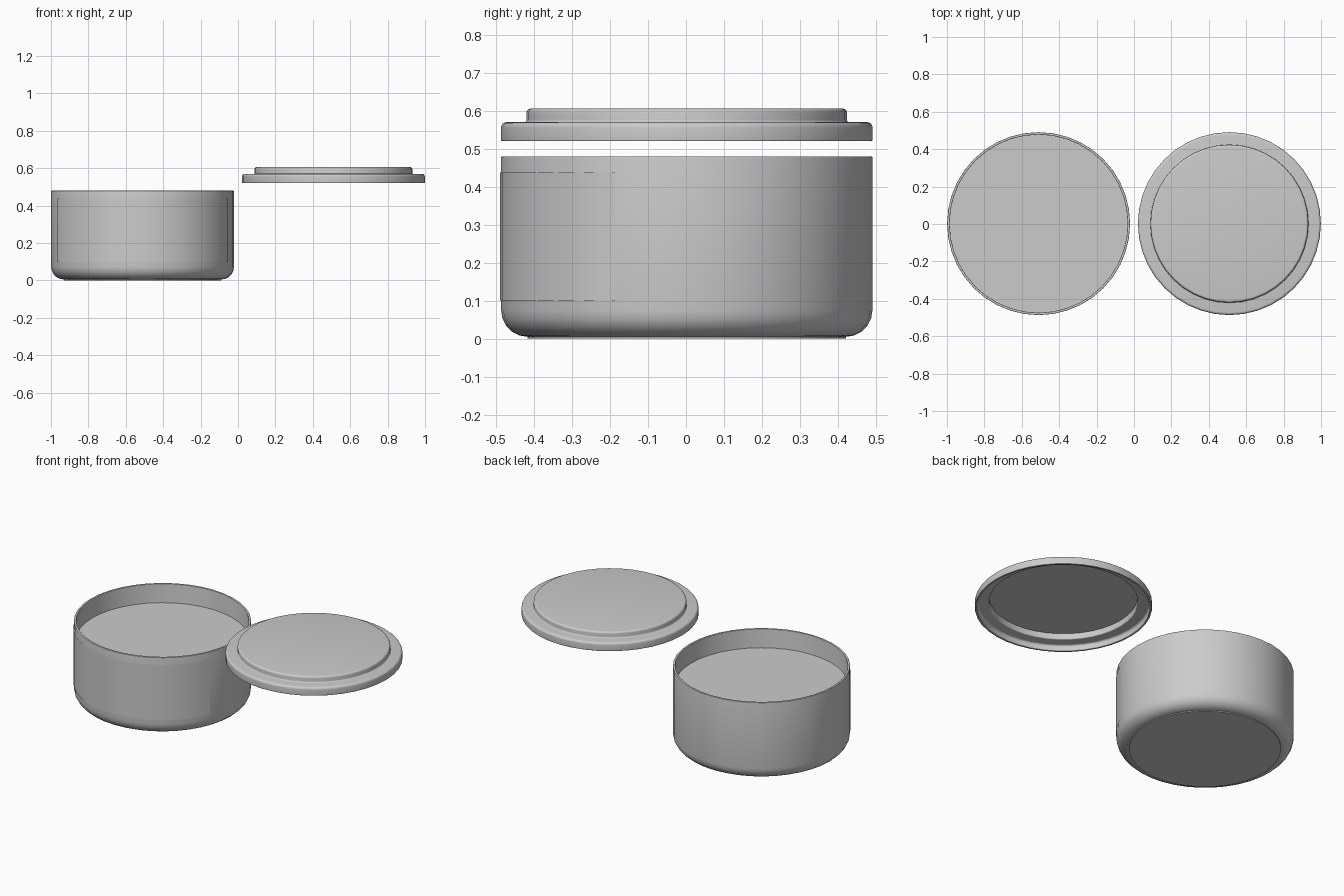
import bpy, bmesh
from math import sin, cos, pi, radians
from mathutils import Vector

cube = bpy.data.objects.get("Cube")
if cube:
    bpy.data.objects.remove(cube, do_unlink=True)

SEGMENTS = 40
JAR = (-0.51, 0.002, 0)
LID = (0.51, 0.002, 0)


def rounded(corners, steps=5):
    """Turn (radius, height, fillet) right-angle corners into a profile."""
    pts = [Vector((r, 0, z)) for r, z, f in corners]
    out = []
    for i, (r, z, fillet) in enumerate(corners):
        p = pts[i]
        if not fillet:
            out.append(p)
            continue
        a = p + (pts[i - 1] - p).normalized() * fillet
        b = p + (pts[i + 1] - p).normalized() * fillet
        c = a + b - p
        for s in range(steps + 1):
            t = s / steps * pi / 2
            out.append(c + (a - c) * cos(t) + (b - c) * sin(t))
    return out


def finish(name, bm, location, angle=35):
    mesh = bpy.data.meshes.new(name)
    bm.to_mesh(mesh)
    bm.free()
    obj = bpy.data.objects.new(name, mesh)
    obj.location = location
    bpy.context.collection.objects.link(obj)
    bpy.ops.object.select_all(action='DESELECT')
    obj.select_set(True)
    bpy.context.view_layer.objects.active = obj
    bpy.ops.object.shade_smooth_by_angle(angle=radians(angle))
    return obj


def lathe(name, corners, location):
    bm = bmesh.new()
    verts = [bm.verts.new(p) for p in rounded(corners)]
    edges = [bm.edges.new(pair) for pair in zip(verts, verts[1:])]
    bmesh.ops.spin(bm, geom=verts + edges, cent=(0, 0, 0), axis=(0, 0, 1),
                   angle=2 * pi, steps=SEGMENTS)
    bmesh.ops.remove_doubles(bm, verts=bm.verts, dist=0.0001)
    bmesh.ops.recalc_face_normals(bm, faces=bm.faces)
    return finish(name, bm, location)


# Jar: rounded outer wall, thin rim, hollow inside
lathe("jar_body", [
    (0, 0.005, 0), (0.489, 0.005, 0.07), (0.489, 0.48, 0.003),
    (0.476, 0.48, 0.003), (0.476, 0.03, 0.06), (0, 0.03, 0)], JAR)

# Thin disc under the jar
lathe("jar_base", [
    (0, 0, 0), (0.419, 0, 0), (0.419, 0.006, 0), (0, 0.006, 0)], JAR)

# Contents filling the jar to below the rim
bm = bmesh.new()
bmesh.ops.create_circle(bm, cap_ends=True, radius=0.476, segments=SEGMENTS)
finish("contents_surface", bm, (JAR[0], JAR[1], 0.365))

# Wrap-around front label
bm = bmesh.new()
half, count, radius = radians(67.4), 28, 0.4915
columns = []
for i in range(count + 1):
    a = -pi / 2 - half + 2 * half * i / count
    x, y = radius * cos(a), radius * sin(a)
    columns.append([bm.verts.new((x, y, z)) for z in (0.10, 0.437)])
for left, right in zip(columns, columns[1:]):
    bm.faces.new((left[0], right[0], right[1], left[1]))
finish("front_label", bm, JAR)

# Stepped lid with a hollow underside
lathe("lid", [
    (0, 0.606, 0), (0.422, 0.606, 0.012), (0.422, 0.57, 0.006),
    (0.489, 0.57, 0.014), (0.489, 0.52, 0.003), (0.477, 0.52, 0.003),
    (0.477, 0.556, 0.012), (0.41, 0.556, 0.006), (0.41, 0.592, 0),
    (0, 0.592, 0)], LID)
